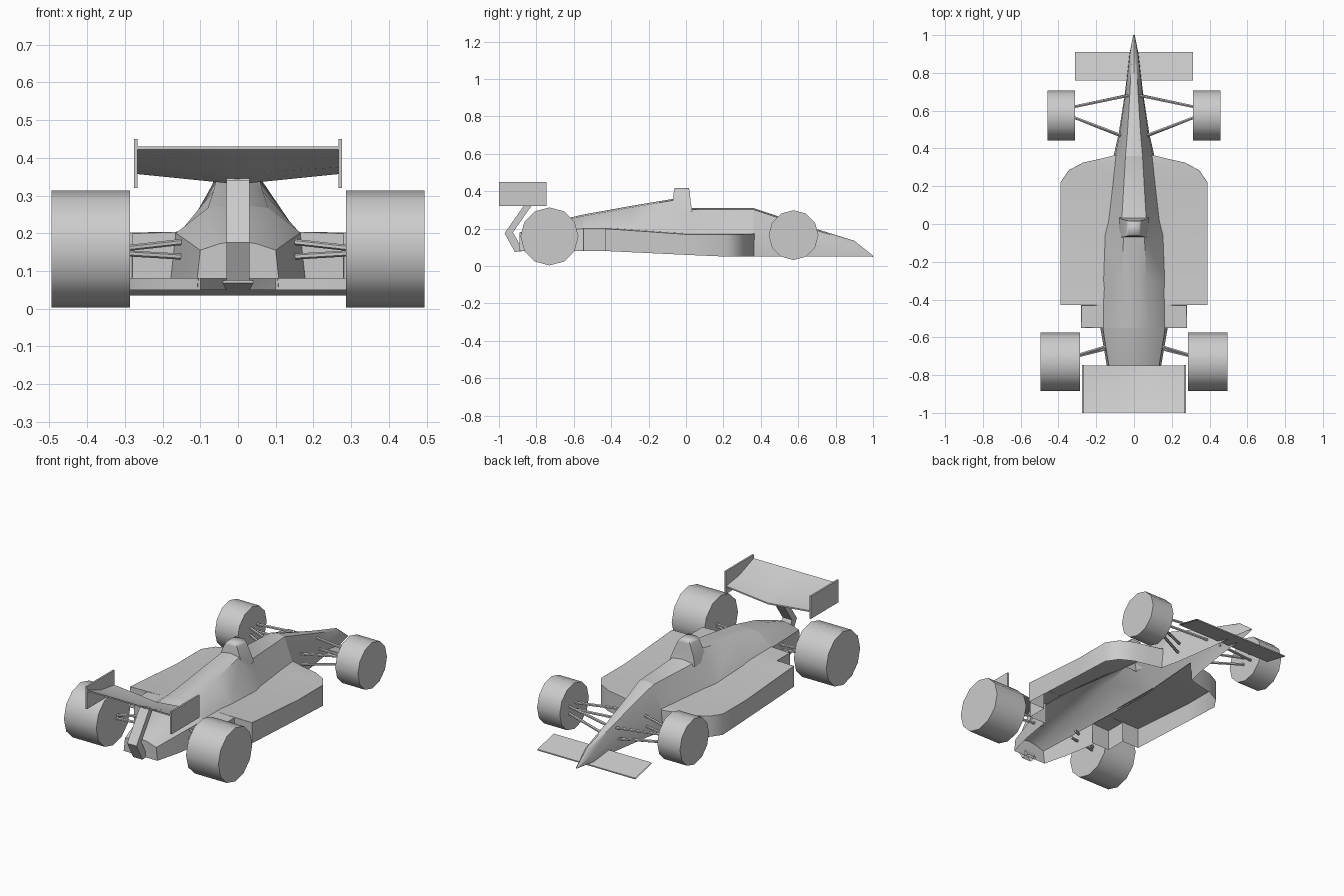
import bpy
import bmesh
import math
from mathutils import Vector

cube = bpy.data.objects.get("Cube")
if cube:
    bpy.data.objects.remove(cube, do_unlink=True)

grey = bpy.data.materials.new("plain grey")
grey.use_nodes = True
COLOUR = (0.6, 0.6, 0.6, 1)
grey.diffuse_color = COLOUR
grey.node_tree.nodes["Principled BSDF"].inputs["Base Color"].default_value = COLOUR


def finish(obj, angle=40):
    """Give the part its material and smooth its shallow edges."""
    obj.data.materials.clear()
    obj.data.materials.append(grey)
    bpy.ops.object.select_all(action="DESELECT")
    obj.select_set(True)
    bpy.context.view_layer.objects.active = obj
    bpy.ops.object.shade_smooth_by_angle(angle=math.radians(angle))
    return obj


def mesh_object(name, bm, angle=40):
    bmesh.ops.remove_doubles(bm, verts=bm.verts, dist=0.0005)
    bmesh.ops.recalc_face_normals(bm, faces=bm.faces)
    mesh = bpy.data.meshes.new(name)
    bm.to_mesh(mesh)
    bm.free()
    obj = bpy.data.objects.new(name, mesh)
    bpy.context.collection.objects.link(obj)
    return finish(obj, angle)


def loft(name, rows, angle=40, cap_end=False, cap_start=False):
    """Skin a list of equally long point rows."""
    bm = bmesh.new()
    grid = [[bm.verts.new(p) for p in row] for row in rows]
    for a, b in zip(grid, grid[1:]):
        for i in range(len(a) - 1):
            bm.faces.new((a[i], a[i + 1], b[i + 1], b[i]))
    if cap_end:
        bm.faces.new(grid[-1])
    if cap_start:
        bm.faces.new(grid[0])
    return mesh_object(name, bm, angle)


def box(name, centre, size):
    bm = bmesh.new()
    bmesh.ops.create_cube(bm, size=1)
    bmesh.ops.scale(bm, vec=size, verts=bm.verts)
    bmesh.ops.translate(bm, vec=centre, verts=bm.verts)
    return mesh_object(name, bm)


def cylinder(name, start, end, radius, sides):
    start, end = Vector(start), Vector(end)
    axis = end - start
    bpy.ops.mesh.primitive_cylinder_add(
        vertices=sides, radius=radius, depth=axis.length, location=(start + end) / 2,
        rotation=axis.to_track_quat("Z", "Y").to_euler())
    obj = bpy.context.object
    obj.name = name
    return finish(obj)


def floor_height(y):
    return 0.05 + 0.03 * min(1, max(0, (0.2 - y) / 0.63))


def pod_height(y):
    return 0.17 + 0.03 * min(1, max(0, -y / 0.43))


# Body shell stations: y, crest half width, crest z, shoulder half width, shoulder z
STATIONS = [
    (1.0, 0.002, 0.055, 0.004, 0.052), (0.9, 0.012, 0.135, 0.022, 0.09),
    (0.69, 0.022, 0.2, 0.045, 0.12), (0.48, 0.035, 0.27, 0.075, 0.14),
    (0.36, 0.045, 0.31, 0.1, 0.16), (0.02, 0.065, 0.31, 0.135, 0.17),
    (-0.06, 0.055, 0.36, 0.155, 0.175), (-0.3, 0.065, 0.32, 0.165, 0.19),
    (-0.55, 0.08, 0.275, 0.165, 0.2), (-0.74, 0.075, 0.23, 0.135, 0.18),
    (-0.89, 0.05, 0.18, 0.1, 0.155)]


def shoulder_width(y):
    for a, b in zip(STATIONS, STATIONS[1:]):
        if a[0] >= y >= b[0]:
            return a[3] + (b[3] - a[3]) * (a[0] - y) / (a[0] - b[0])


def body_row(station, walls):
    y, cx, cz, sx, sz = station
    half = [(cx, y, cz - 0.008), (sx, y, sz)]
    if walls:
        half.append((sx * 1.08, y, floor_height(y)))
    return [(-p[0], p[1], p[2]) for p in reversed(half)] + [(0, y, cz)] + half


# Open-bottomed body in three lengths; the middle one sits between the pods
loft("nose", [body_row(s, True) for s in STATIONS[:5]])
loft("cockpit_and_engine_cover", [body_row(s, False) for s in STATIONS[4:9]])
loft("tail", [body_row(s, True) for s in STATIONS[8:]], cap_end=True)

# Air intake behind the driver
intake = []
for z, x, front, back in ((0.29, 0.08, 0.035, -0.075), (0.34, 0.065, 0.025, -0.07),
                          (0.40, 0.04, 0.02, -0.065), (0.418, 0.028, 0.015, -0.06)):
    intake.append([(-x, front, z), (x, front, z), (x, back, z), (-x, back, z), (-x, front, z)])
intake_obj = loft("air_intake", intake, 60)
bm = bmesh.new()
bm.from_mesh(intake_obj.data)
bmesh.ops.holes_fill(bm, edges=[e for e in bm.edges if min(v.co.z for v in e.verts) > 0.41])
bm.to_mesh(intake_obj.data)
bm.free()

# Side pods: plan outline of y and outer half width, open underneath
OUTLINE = [(0.365, 0.1), (0.345, 0.18), (0.325, 0.27), (0.285, 0.345), (0.22, 0.39), (0, 0.39),
           (-0.43, 0.39), (-0.43, 0.28), (-0.55, 0.28), (-0.55, 0.166)]
for side, label in ((1, "left"), (-1, "right")):
    rows = []
    for y, x in OUTLINE:
        top = pod_height(y)
        rows.append([(side * (shoulder_width(y) - 0.004), y, top + 0.004),
                     (side * x, y, top), (side * x, y, floor_height(y))])
    pod = loft(label + "_side_pod", rows)
    bevel = pod.modifiers.new("soft_edge", "BEVEL")
    bevel.width = 0.012
    bevel.segments = 2
    bevel.limit_method = "ANGLE"
    bevel.angle_limit = math.radians(60)

    # Wheels
    cylinder(label + "_front_wheel", (side * 0.312, 0.575, 0.165),
             (side * 0.457, 0.575, 0.165), 0.133, 12)
    cylinder(label + "_rear_wheel", (side * 0.287, -0.73, 0.158),
             (side * 0.494, -0.73, 0.158), 0.155, 12)

    # Suspension arms: inner point, outer point
    arms = {"front_upper_leading": ((0.03, 0.68, 0.17), (0.32, 0.62, 0.18)),
            "front_upper_trailing": ((0.07, 0.47, 0.17), (0.32, 0.565, 0.18)),
            "front_lower_leading": ((0.04, 0.68, 0.11), (0.32, 0.62, 0.14)),
            "front_lower_trailing": ((0.08, 0.47, 0.11), (0.32, 0.565, 0.14)),
            "rear_upper": ((0.12, -0.64, 0.18), (0.3, -0.695, 0.16)),
            "rear_lower": ((0.1, -0.65, 0.135), (0.3, -0.7, 0.147))}
    for arm, (inner, outer) in arms.items():
        cylinder(label + "_" + arm + "_arm", (side * inner[0], *inner[1:]),
                 (side * outer[0], *outer[1:]), 0.008, 6)

    # Rear wing end plate
    box(label + "_rear_wing_end_plate", (side * 0.271, -0.873, 0.385), (0.01, 0.254, 0.13))


def wing(name, half_span, chord, thickness, steps=8):
    """Thin plate; chord(t) gives y and z points at span position t in -1..1."""
    rows = []
    for i in range(steps + 1):
        t = 2 * i / steps - 1
        upper = [(t * half_span, y, z) for y, z in chord(t)]
        lower = [(x, y, z - thickness) for x, y, z in reversed(upper)]
        rows.append(upper + lower + upper[:1])
    return loft(name, rows, 40)


# Rear wing dips towards its middle; front wing is a flat tilted plate
wing("rear_wing", 0.268, lambda t: ((-0.748, 0.338 + 0.027 * abs(t)),
                                    (-0.87, 0.365 + 0.018 * abs(t)), (-0.998, 0.43)), 0.008)
wing("front_wing", 0.313, lambda t: ((0.76, 0.075), (0.91, 0.042)), 0.007, 2)

# Bent strut carrying the rear wing
strut = []
for y, z in ((-0.81, 0.345), (-0.925, 0.18), (-0.87, 0.08)):
    strut.append([(-0.03, y, z), (0.03, y, z), (0.03, y - 0.045, z - 0.005),
                  (-0.03, y - 0.045, z - 0.005), (-0.03, y, z)])
loft("rear_wing_strut", strut)
